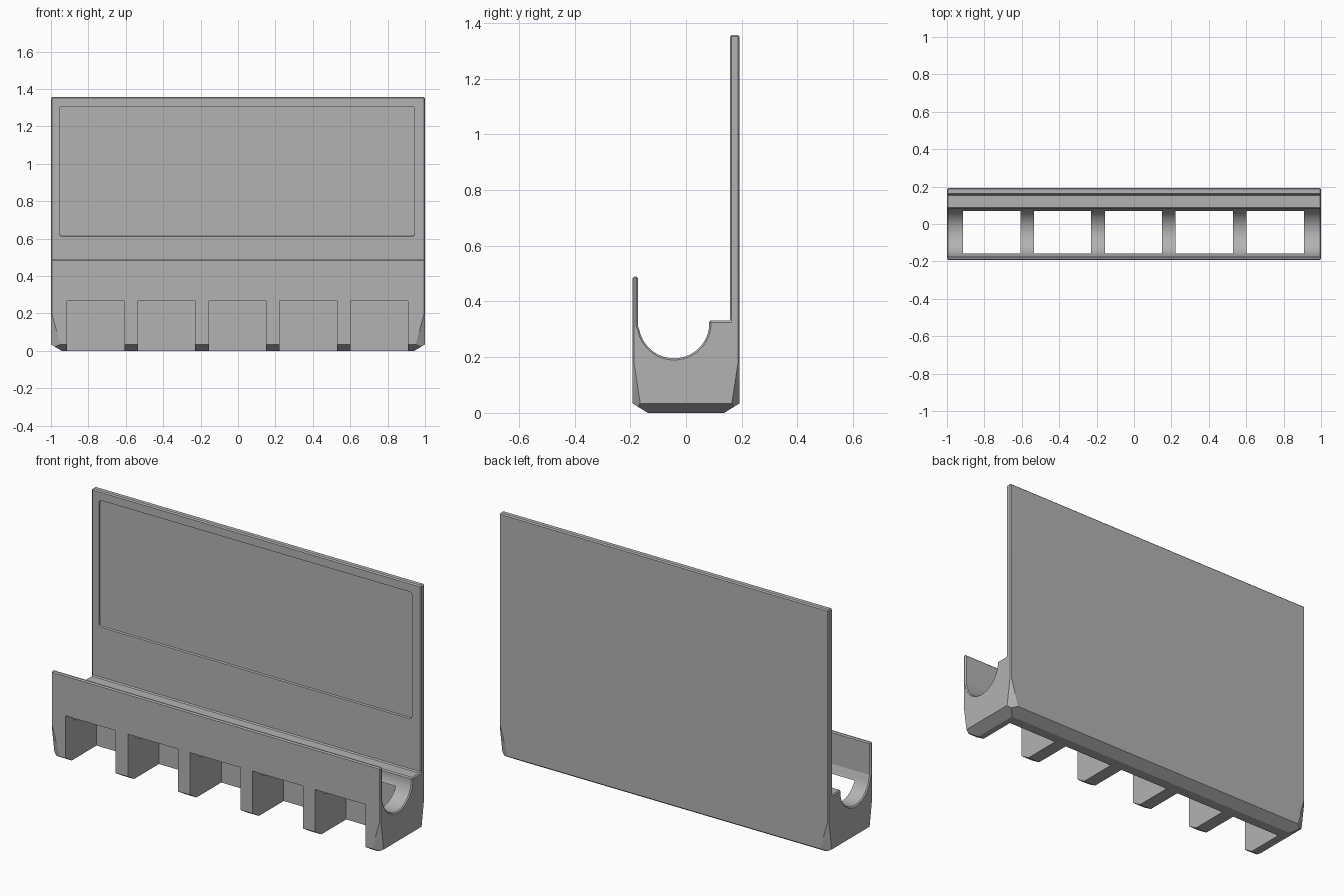
import bpy
import bmesh
from math import acos, cos, pi, sin
from mathutils import Vector

if "Cube" in bpy.data.objects:
    bpy.data.objects.remove(bpy.data.objects["Cube"])

HALF_Y = 0.192
TOP = 1.357

grey = bpy.data.materials.new("plain grey")
grey.use_nodes = True
grey.diffuse_color = (0.45, 0.45, 0.45, 1)
grey.node_tree.nodes["Principled BSDF"].inputs["Base Color"].default_value = grey.diffuse_color


def make_object(name, bm):
    bmesh.ops.recalc_face_normals(bm, faces=bm.faces)
    mesh = bpy.data.meshes.new(name)
    bm.to_mesh(mesh)
    bm.free()
    mesh.materials.append(grey)
    obj = bpy.data.objects.new(name, mesh)
    bpy.context.collection.objects.link(obj)
    return obj


def box(bm, low, high):
    verts = bmesh.ops.create_cube(bm, size=1)["verts"]
    for v in verts:
        v.co = Vector([(a + b) / 2 + c * (b - a) for a, b, c in zip(low, high, v.co)])
    return verts


def extrude(bm, points, offset):
    face = bm.faces.new([bm.verts.new(p) for p in points])
    new = bmesh.ops.extrude_face_region(bm, geom=[face])["geom"]
    verts = [g for g in new if isinstance(g, bmesh.types.BMVert)]
    bmesh.ops.translate(bm, verts=verts, vec=offset)
    return verts


def combine(target, tool, operation):
    mod = target.modifiers.new(operation, "BOOLEAN")
    mod.object, mod.operation, mod.solver = tool, operation, "EXACT"
    bpy.ops.object.modifier_apply(modifier=mod.name)
    bpy.data.objects.remove(tool)


# Holder cross-section: front lip, round trough, ledge and tall back panel
cy, cz, radius, rim, steps = -0.043, 0.323, 0.127, 0.298, 28
start = pi / 2 - acos((cz - rim) / radius)
profile = [(-HALF_Y, 0), (-HALF_Y, 0.49), (-0.173, 0.49), (-0.173, 0.312)]
for i in range(steps + 1):
    a = pi + start + (pi - 2 * start) * i / steps
    profile.append((cy + radius * cos(a), cz + radius * sin(a)))
profile += [(0.083, 0.31), (0.083, 0.331), (0.158, 0.331), (0.158, TOP), (HALF_Y, TOP), (HALF_Y, 0)]
bm = bmesh.new()
extrude(bm, [(-1, y, z) for y, z in profile], (2, 0, 0))
holder = make_object("card_holder", bm)
bpy.context.view_layer.objects.active = holder
holder.select_set(True)

# Fine chamfer on all crisp edges
bevel = holder.modifiers.new("edge chamfer", "BEVEL")
bevel.width = 0.006
bevel.segments = 1
bevel.limit_method = "ANGLE"
bpy.ops.object.modifier_apply(modifier=bevel.name)

# Chamfered base and tapered lower corners
bm = bmesh.new()
box(bm, (-1.1, -0.3, 0), (1.1, 0.3, 1.5))
planes = []
for s in (-1, 1):
    planes.append(((s, 0, 0.034), (s * 0.034, 0, -0.057)))
    planes.append(((0, s * HALF_Y, 0.034), (0, s * 0.034, -0.055)))
    for t in (-1, 1):
        planes.append(((s, t * HALF_Y, 0.215), (s * 3.6, t * 6.5, -1)))
for point, normal in planes:
    bmesh.ops.bisect_plane(bm, geom=bm.verts[:] + bm.edges[:] + bm.faces[:],
                           plane_co=point, plane_no=Vector(normal).normalized(), clear_outer=True)
    bmesh.ops.holes_fill(bm, edges=[e for e in bm.edges if e.is_boundary])
combine(holder, make_object("envelope", bm), "INTERSECT")

# Five open slots under the trough, leaving ribs between them
bm = bmesh.new()
for i in range(-2, 3):
    x = i * 0.379 - 0.003
    box(bm, (x - 0.153, -0.3, -0.1), (x + 0.153, 0.078, 0.267))
combine(holder, make_object("slot_cutter", bm), "DIFFERENCE")

# Shallow label recess with rounded corners in the back panel
left, right, low, high, r = -0.954, 0.945, 0.604, 1.307, 0.014
outline = []
corners = [(right - r, high - r), (left + r, high - r), (left + r, low + r), (right - r, low + r)]
for quarter, (x, z) in enumerate(corners):
    for i in range(5):
        a = (quarter + i / 4) * pi / 2
        outline.append((x + r * cos(a), 0.14, z + r * sin(a)))
bm = bmesh.new()
inner = extrude(bm, outline, (0, 0.027, 0))
for v in inner:
    if v.co.z < low + 2 * r:
        v.co.z += 0.01
combine(holder, make_object("recess_cutter", bm), "DIFFERENCE")

bpy.ops.object.shade_smooth_by_angle(angle=pi / 9)
